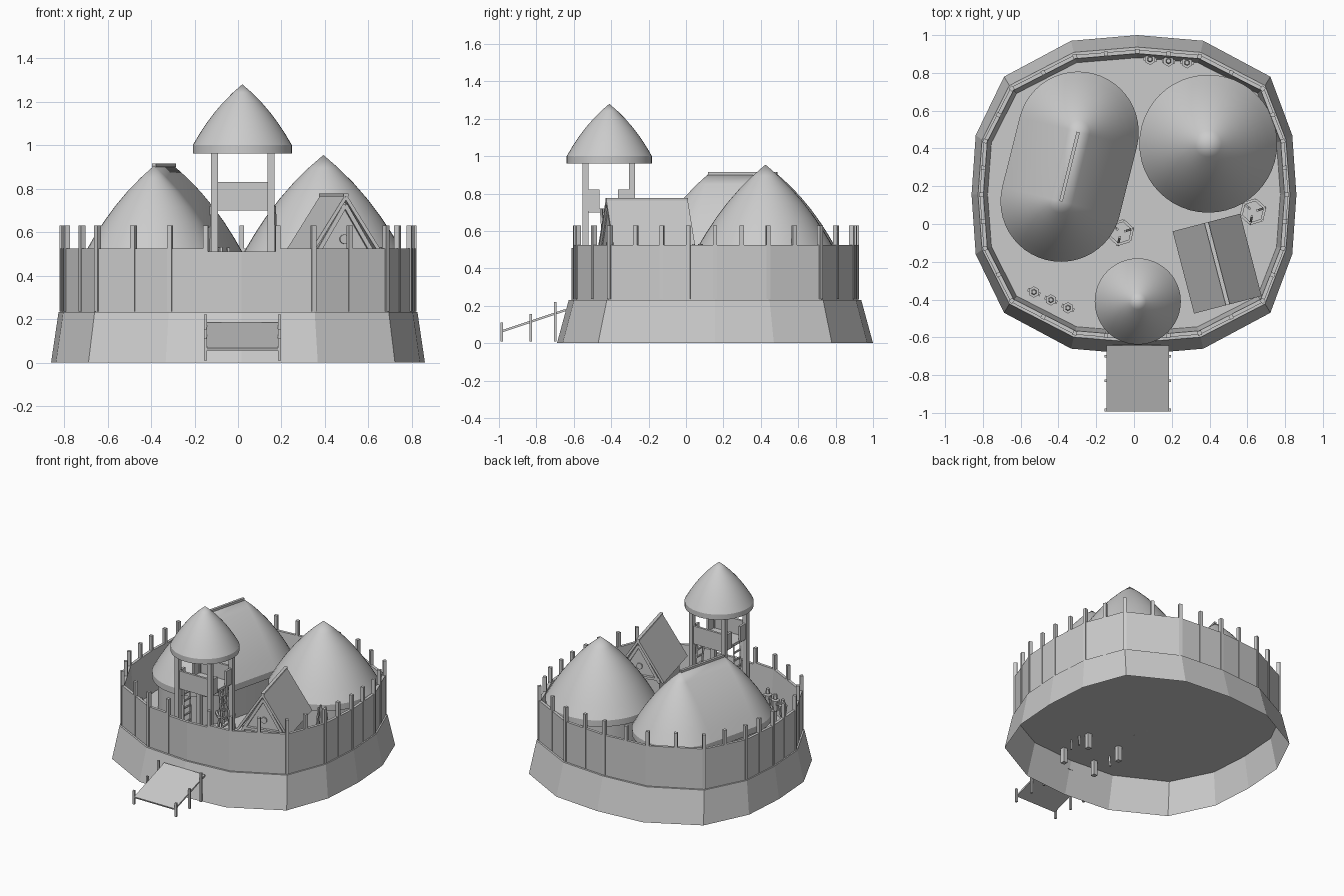
import bpy, bmesh
from math import pi, sin, cos, radians, atan2
from mathutils import Vector, Matrix

if "Cube" in bpy.data.objects:
    bpy.data.objects.remove(bpy.data.objects["Cube"], do_unlink=True)

grey = bpy.data.materials.new("plain_grey")
grey.use_nodes = True
grey.diffuse_color = (0.6, 0.6, 0.6, 1)
grey.node_tree.nodes["Principled BSDF"].inputs["Base Color"].default_value = (0.6, 0.6, 0.6, 1)

FLOOR = 0.232


def finish(name, bm, smooth=False, place=None):
    bmesh.ops.remove_doubles(bm, verts=bm.verts, dist=0.0004)
    bmesh.ops.recalc_face_normals(bm, faces=bm.faces)
    me = bpy.data.meshes.new(name)
    for f in bm.faces:
        f.smooth = smooth
    bm.to_mesh(me)
    bm.free()
    if smooth:
        me.set_sharp_from_angle(angle=radians(26))
    me.materials.append(grey)
    ob = bpy.data.objects.new(name, me)
    bpy.context.collection.objects.link(ob)
    if place:
        ob.matrix_world = place
    return ob


def box(bm, centre, size, turn=0.0):
    m = Matrix.Translation(centre) @ Matrix.Rotation(turn, 4, "Z") @ Matrix.Diagonal((*size, 1))
    bmesh.ops.create_cube(bm, size=1, matrix=m)


def beam(bm, p, q, width, height):
    p, q = Vector(p), Vector(q)
    d = q - p
    m = Matrix.Translation((p + q) / 2) @ d.to_track_quat("Y", "Z").to_matrix().to_4x4()
    bmesh.ops.create_cube(bm, size=1, matrix=m @ Matrix.Diagonal((width, d.length, height, 1)))


def cone(bm, centre, r1, r2, depth, sides=6, tilt=0.0):
    m = Matrix.Translation(centre) @ Matrix.Rotation(tilt, 4, "X")
    bmesh.ops.create_cone(bm, cap_ends=True, segments=sides, radius1=r1, radius2=r2, depth=depth, matrix=m)


def loft(bm, rings, bottom=True, top=True):
    loops = [[bm.verts.new(p) for p in ring] for ring in rings]
    n = len(loops[0])
    for a, b in zip(loops, loops[1:]):
        for i in range(n):
            j = (i + 1) % n
            bm.faces.new((a[i], a[j], b[j], b[i]))
    if bottom:
        bm.faces.new(loops[0])
    if top:
        bm.faces.new(loops[-1])


def capsule(a, b, r, z, n=24):
    # ring around the segment a-b; a plain circle when a equals b
    d = Vector(b) - Vector(a)
    start = atan2(d.y, d.x) + pi / 2 if d.length else 0
    return [(c[0] + r * cos(start + s + pi * i / n), c[1] + r * sin(start + s + pi * i / n), z)
            for c, s in ((a, 0), (b, pi)) for i in range(n + 1)]


def thatch(name, a, b, r, z0, z1, rim):
    profile = [(1, 0), (0.87, 0.18), (0.725, 0.36), (0.56, 0.54), (0.38, 0.71), (0.19, 0.865), (0, 1)]
    bm = bmesh.new()
    rings = [capsule(a, b, r, z0 - rim)]
    rings += [capsule(a, b, r * k, z0 + (z1 - z0) * h) for k, h in profile]
    loft(bm, rings, top=False)
    finish(name, bm, True)


# Many-sided outline shared by mound and palisade
quarter = [(0, 0.845), (0.35, 0.815), (0.705, 0.625), (0.838, 0.315), (0.86, 0)]
half = quarter + [(x, -y) for x, y in quarter[-2::-1]]
outline = half + [(-x, y) for x, y in half[-2:0:-1]]


def ring(sx, sy, z):
    return [Vector(((0.017 if abs(x) < 0.75 else 0) + x * sx, 0.155 + y * sy, z)) for x, y in outline]


# Mound with open underside, and courtyard
bm = bmesh.new()
loft(bm, [ring(1, 1, 0), ring(0.96, 0.925, FLOOR)], bottom=False)
finish("mound", bm)

# Palisade panels with sloping inner faces, posts, and the lower gate at the front
corners = ring(0.95, 0.908, 0)
stations = []
for i, p in enumerate(corners):
    stations += [p, (p + corners[(i + 1) % 16]) / 2]
wall, gate, posts = bmesh.new(), bmesh.new(), bmesh.new()
for i, p in enumerate(stations):
    q = stations[(i + 1) % 32]
    is_gate = i in (15, 16)
    high = 0.51 if is_gate else 0.525
    along = (q - p).normalized()
    inward = Vector((along.y, -along.x, 0))
    section = ((0, FLOOR), (0, high), (0.02, high), (0.042, FLOOR))
    ends = [[e + inward * d + Vector((0, 0, z)) for d, z in section] for e in (p, q)]
    loft(gate if is_gate else wall, ends)
    if i != 16:
        t = q - stations[i - 1]
        c = p + Vector((t.y, -t.x, 0)).normalized() * 0.008
        box(posts, (c.x, c.y, 0.433), (0.022, 0.024, 0.395), atan2(t.y, t.x))
finish("palisade_panels", wall)
finish("gate", gate)
finish("palisade_posts", posts)

# Long house and round house
la, lb = (-0.387, 0.12), (-0.295, 0.487)
rc = (0.393, 0.425)
thatch("long_house_roof", la, lb, 0.32, 0.5, 0.905, 0.045)
thatch("round_house_roof", rc, rc, 0.365, 0.51, 0.955, 0.045)
for name, a, b, r in (("long_house_wall", la, lb, 0.28), ("round_house_wall", rc, rc, 0.32)):
    bm = bmesh.new()
    loft(bm, [capsule(a, b, r, FLOOR), capsule(a, b, r, 0.462)], bottom=False, top=False)
    finish(name, bm, True)
bm = bmesh.new()
beam(bm, (*la, 0.907), (*lb, 0.907), 0.018, 0.016)
finish("long_house_ridge", bm)

# Watchtower, legs driven through the courtyard
tx, ty = 0.022, -0.413
thatch("tower_roof", (0.02, -0.41), (0.02, -0.41), 0.228, 1.0, 1.28, 0.038)
bm = bmesh.new()
for sx in (-1, 1):
    for sy in (-1, 1):
        box(bm, (tx + sx * 0.13, ty + sy * 0.125, 0.55), (0.032, 0.032, 0.85))
        # side rails, leaving an opening for the ladder
        box(bm, (tx + sx * 0.13, ty + sy * 0.082, 0.765), (0.016, 0.065, 0.115))
    box(bm, (tx, ty + sx * 0.125, 0.765), (0.24, 0.016, 0.13))
box(bm, (tx, ty, 0.71), (0.26, 0.25, 0.02))
finish("tower_frame", bm)
bm = bmesh.new()
for s in (-1, 1):
    foot, head = Vector((tx + s * 0.165, ty + 0.03, FLOOR)), Vector((tx + s * 0.145, ty, 0.72))
    side = Vector((0, 0.04, 0))
    for k in (-1, 1):
        beam(bm, foot.lerp(head, -0.15) + side * k, head + side * k, 0.01, 0.012)
    for i in range(1, 9):
        c = foot.lerp(head, i / 9)
        beam(bm, c - side, c + side, 0.01, 0.01)
finish("tower_ladders", bm)

# Gabled hut, built facing -y and then turned
place = Matrix.Translation((0.44, -0.21, 0)) @ Matrix.Rotation(radians(14.6), 4, "Z")
W, L, EAVE, RIDGE = 0.178, 0.225, 0.485, 0.77
bm = bmesh.new()
for s in (-1, 1):
    beam(bm, (0, 0, RIDGE - 0.008), (s * W, 0, EAVE), 2 * L, 0.016)
finish("hut_roof", bm, place=place)
bm = bmesh.new()
box(bm, (0, 0, RIDGE), (0.022, 2 * L, 0.014))
for y in (-L + 0.02, L - 0.02):
    for s in (-1, 1):
        beam(bm, (0, y, RIDGE - 0.045), (s * (W - 0.03), y, EAVE - 0.01), 0.02, 0.02)
    beam(bm, (-W + 0.03, y, 0.5), (W - 0.03, y, 0.5), 0.02, 0.018)
finish("hut_beams", bm, place=place)
bm = bmesh.new()
shape = [(-0.14, FLOOR), (0.14, FLOOR), (0.14, 0.5), (0, RIDGE - 0.025), (-0.14, 0.5)]
loft(bm, [[(x, y, z) for x, z in shape] for y in (-L + 0.035, L - 0.035)])
finish("hut_walls", bm, place=place)
bm = bmesh.new()
for y in (-L + 0.032, L - 0.032):
    cone(bm, (0, y, 0.568), 0.022, 0.022, 0.015, 10, pi / 2)
finish("hut_round_windows", bm, place=place)

# Entrance ramp with side posts
bm = bmesh.new()
beam(bm, (0.02, -0.99, 0.062), (0.02, -0.642, 0.178), 0.33, 0.012)
finish("ramp", bm)
bm = bmesh.new()
for s in (-1, 1):
    for y, low, high in ((-0.985, 0.01, 0.11), (-0.83, 0.01, 0.155), (-0.7, 0.01, 0.22)):
        box(bm, (0.02 + s * 0.17, y, (low + high) / 2), (0.014, 0.014, high - low))
finish("ramp_posts", bm)

# Fire stands: six-sided hoop held by three leaning poles
for name, x, y in (("left_fire_stand", 0.63, 0.065), ("right_fire_stand", -0.07, -0.045)):
    bm = bmesh.new()
    out = [Vector((cos(i * pi / 3 + 0.3), sin(i * pi / 3 + 0.3), 0)) for i in range(6)]
    centre = Vector((x, y, 0.33))
    for i, d in enumerate(out):
        beam(bm, centre + d * 0.065, centre + out[(i + 1) % 6] * 0.065, 0.014, 0.016)
        if i % 2 == 0:
            beam(bm, Vector((x, y, FLOOR)) + d * 0.065, Vector((x, y, 0.53)) + d * 0.025, 0.012, 0.012)
    finish(name, bm)

# Practice dummies in two rows of three
bm = bmesh.new()
rows = (((-0.53, -0.36), (0.09, -0.042), -0.4), ((0.085, 0.872), (0.098, -0.009), -0.1))
for (x, y), (dx, dy), turn in rows:
    for i in range(3):
        c = Vector((x + dx * i, y + dy * i, 0))
        box(bm, c + Vector((0, 0, 0.31)), (0.014, 0.014, 0.156), turn)
        cone(bm, c + Vector((0, 0, 0.36)), 0.02, 0.03, 0.08)
        box(bm, c + Vector((0, 0, 0.38)), (0.07, 0.02, 0.016), turn)
        cone(bm, c + Vector((0, 0, 0.425)), 0.016, 0.012, 0.035)
finish("practice_dummies", bm)
